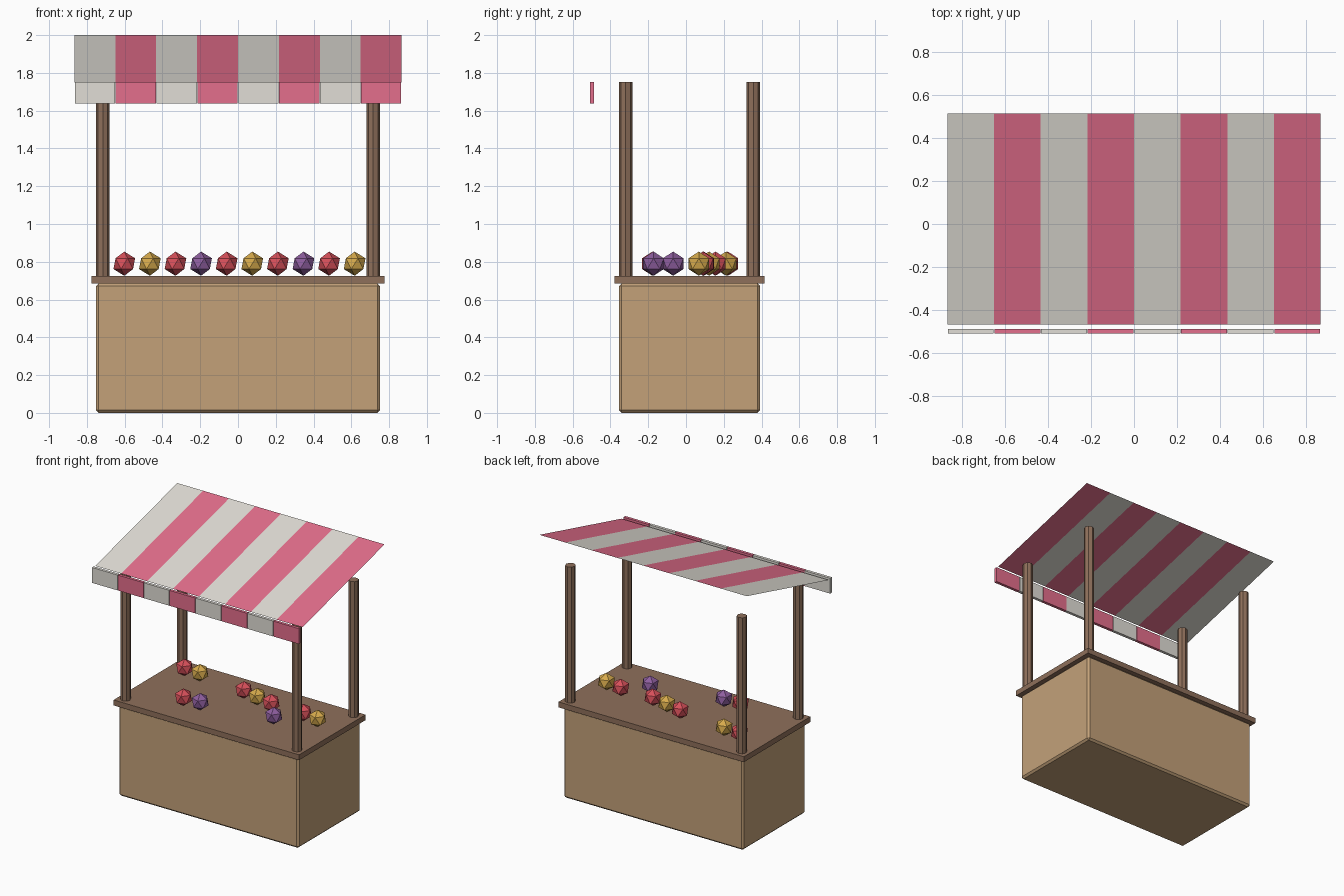
import bpy, bmesh
from math import pi

if "Cube" in bpy.data.objects:
    bpy.data.objects.remove(bpy.data.objects["Cube"])


def material(name, rgb):
    """Flat colour given as 0-255 display values, stored as linear."""
    lin = [((c / 255 + 0.055) / 1.055) ** 2.4 for c in rgb] + [1]
    m = bpy.data.materials.new(name)
    m.use_nodes = True
    m.diffuse_color = lin
    m.node_tree.nodes["Principled BSDF"].inputs["Base Color"].default_value = lin
    return m


cream = material("cream_cloth", (225, 222, 214))
pink = material("pink_cloth", (228, 110, 140))
tan = material("tan_panel", (195, 161, 121))
brown = material("brown_wood", (143, 112, 91))
red = material("red_fruit", (215, 80, 90))
yellow = material("yellow_fruit", (214, 170, 76))
purple = material("purple_fruit", (142, 94, 158))

MID_Y = 0.019      # depth centre of the counter
PITCH = 0.2165     # stripe width
STRIPES = 8


def box(name, mat, x, y, z, bevel=0):
    """Box between the given (min, max) ranges."""
    bpy.ops.mesh.primitive_cube_add(size=1, location=[sum(r) / 2 for r in (x, y, z)])
    ob = bpy.context.object
    ob.name = name
    ob.scale = [r[1] - r[0] for r in (x, y, z)]
    bpy.ops.object.transform_apply(location=False, rotation=False, scale=True)
    ob.data.materials.append(mat)
    if bevel:
        mod = ob.modifiers.new("chamfer", 'BEVEL')
        mod.width = bevel
        mod.segments = 1
    return ob


# Counter body and table top
box("counter_body", tan, (-0.752, 0.752), (MID_Y - 0.374, MID_Y + 0.374), (0, 0.685), 0.014)
box("counter_top", brown, (-0.775, 0.775), (MID_Y - 0.397, MID_Y + 0.397), (0.685, 0.726))

# Four octagonal posts
for side, sx in (("left", 1), ("right", -1)):
    for end, sy in (("front", -1), ("back", 1)):
        bpy.ops.mesh.primitive_cylinder_add(
            vertices=8, radius=0.036, depth=1.033,
            location=(sx * 0.716, MID_Y + sy * 0.338, 1.2365))
        post = bpy.context.object
        post.name = f"{end}_{side}_post"
        post.data.materials.append(brown)

# Sloped awning sheet, one face per stripe
bm = bmesh.new()
rows = []
for i in range(STRIPES + 1):
    x = (i - STRIPES / 2) * PITCH
    rows.append((bm.verts.new((x, -0.467, 1.748)), bm.verts.new((x, 0.512, 2.0))))
for i, (a, b) in enumerate(zip(rows, rows[1:])):
    face = bm.faces.new((a[0], b[0], b[1], a[1]))
    face.material_index = i % 2
mesh = bpy.data.meshes.new("awning")
bm.to_mesh(mesh)
bm.free()
mesh.materials.append(cream)
mesh.materials.append(pink)
bpy.context.collection.objects.link(bpy.data.objects.new("awning", mesh))

# Hanging front flaps, one per stripe
for i in range(STRIPES):
    x = (i - STRIPES / 2 + 0.5) * PITCH
    box(f"awning_flap_{i + 1}", pink if i % 2 else cream,
        (x - 0.1065, x + 0.1065), (-0.509, -0.487), (1.637, 1.753))

# Row of faceted fruit scattered in depth
depths = [0.222, 0.212, -0.178, -0.172, 0.156, 0.122, 0.094, -0.068, 0.09, 0.068]
for i, y in enumerate(depths):
    bpy.ops.mesh.primitive_ico_sphere_add(
        subdivisions=1, radius=0.064, location=(-0.602 + i * 0.1355, y, 0.79))
    fruit = bpy.context.object
    fruit.name = f"fruit_{i + 1}"
    fruit.data.materials.append((red, yellow, red, purple)[i % 4])
